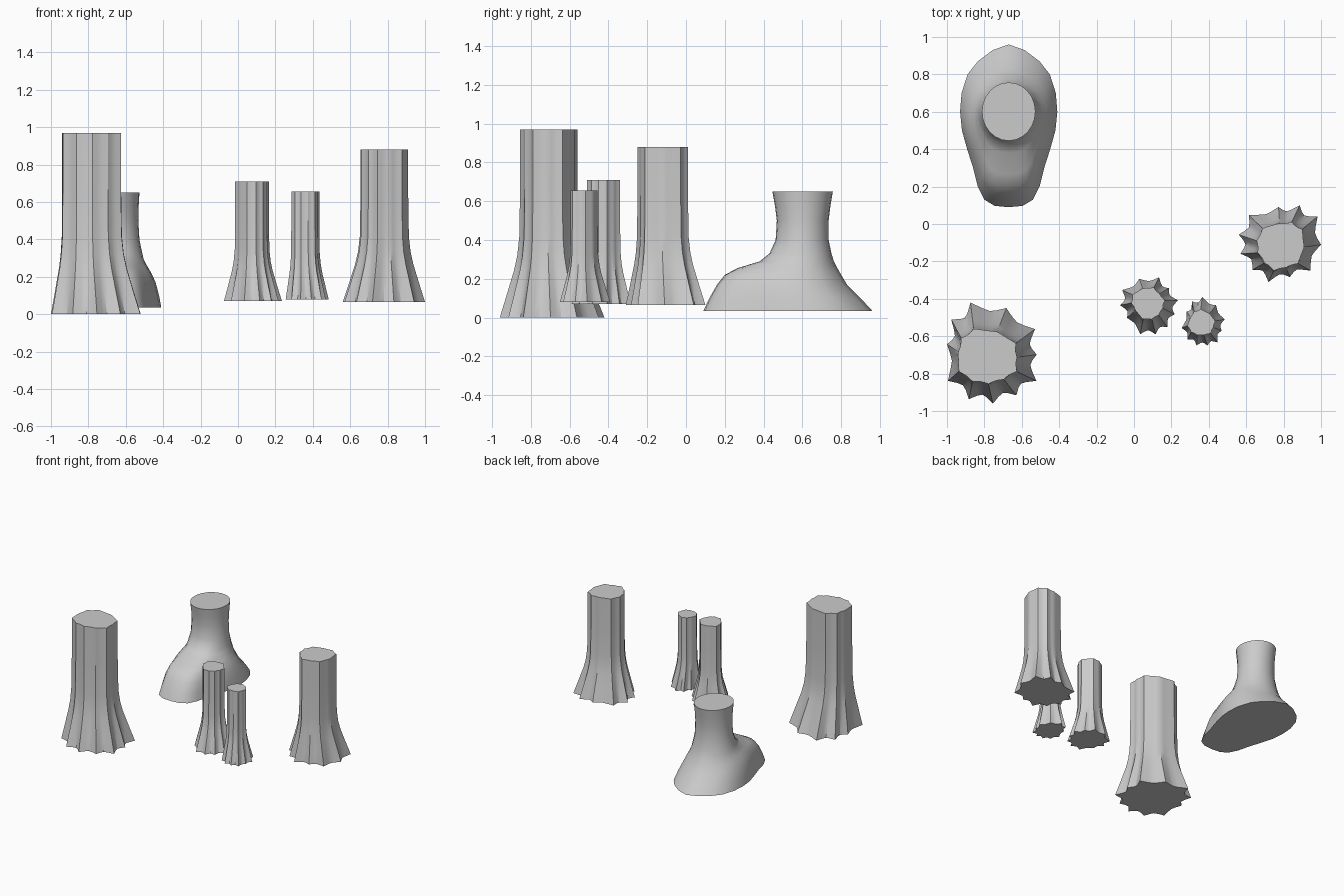
import bpy, bmesh, math

cube = bpy.data.objects.get("Cube")
if cube:
    bpy.data.objects.remove(cube, do_unlink=True)

# One plain grey for everything
grey = bpy.data.materials.new("plain grey")
grey.use_nodes = True
grey.diffuse_color = (0.6, 0.6, 0.6, 1)
grey.node_tree.nodes["Principled BSDF"].inputs["Base Color"].default_value = (0.6, 0.6, 0.6, 1)


def loft(name, rings, angle):
    """Skin a stack of closed rings and cap both ends."""
    bm = bmesh.new()
    loops = [[bm.verts.new(p) for p in ring] for ring in rings]
    n = len(loops[0])
    for low, high in zip(loops, loops[1:]):
        for i in range(n):
            j = (i + 1) % n
            bm.faces.new((low[i], low[j], high[j], high[i]))
    bm.faces.new(loops[0][::-1])
    bm.faces.new(loops[-1])
    bmesh.ops.recalc_face_normals(bm, faces=bm.faces)
    mesh = bpy.data.meshes.new(name)
    bm.to_mesh(mesh)
    bm.free()
    mesh.materials.append(grey)
    obj = bpy.data.objects.new(name, mesh)
    bpy.context.collection.objects.link(obj)
    bpy.ops.object.select_all(action='DESELECT')
    obj.select_set(True)
    bpy.context.view_layer.objects.active = obj
    bpy.ops.object.shade_smooth_by_angle(angle=math.radians(angle))


# Uneven root ridges: angle in degrees and relative reach
RIDGES = [(0, .90), (30, 1.0), (72, .96), (112, 1.1), (139, 1.05), (167, .9),
          (211, 1.0), (243, .98), (272, .96), (302, .94), (330, 1.03)]


def fluted(turn, groove):
    """Unit outline with pointed ridges and rounded grooves."""
    pts = []
    for k, (a, r) in enumerate(RIDGES):
        b, s = RIDGES[(k + 1) % len(RIDGES)]
        gap = (b - a) % 360
        for t, depth in ((0, 0), (.28, .75), (.5, 1), (.72, .75)):
            radius = (r + (s - r) * t) * (1 - groove * depth)
            ang = math.radians(a + gap * t + turn)
            pts.append((radius * math.cos(ang), radius * math.sin(ang)))
    return pts


def fit(pts, box):
    """Stretch an outline to fill x0, x1, y0, y1."""
    axes = []
    for axis in (0, 1):
        vals = [p[axis] for p in pts]
        lo, hi = min(vals), max(vals)
        start, end = box[2 * axis:2 * axis + 2]
        axes.append([start + (v - lo) / (hi - lo) * (end - start) for v in vals])
    return list(zip(*axes))


# Height fraction, flare amount
FLARE = [(0, 1), (.12, .66), (.25, .30), (.33, .14), (.43, .04), (.7, 0), (1, 0)]


def trunk(name, base, top, z0, z1, turn):
    foot = fit(fluted(turn, .17), base)
    head = fit(fluted(turn, .07), top)
    rings = []
    for h, f in FLARE:
        rings.append([(b[0] * f + t[0] * (1 - f), b[1] * f + t[1] * (1 - f),
                       z0 + (z1 - z0) * h) for b, t in zip(foot, head)])
    loft(name, rings, 32)


trunk("large_trunk", (-1, -.52, -.96, -.42), (-.94, -.625, -.855, -.56), 0, .97, 0)
trunk("medium_trunk", (.56, 1, -.31, .10), (.655, .91, -.25, .01), .065, .88, -75)
trunk("small_trunk", (-.075, .235, -.59, -.285), (-.015, .165, -.51, -.34), .07, .71, 40)
trunk("smallest_trunk", (.255, .485, -.65, -.39), (.285, .435, -.595, -.455), .08, .655, -20)

# Broad stump with a long rounded toe: half outline as (y, half width)
SOLE = [(.09, 0), (.097, .075), (.13, .13), (.20, .165), (.30, .19), (.40, .222),
        (.50, .25), (.60, .26), (.70, .252), (.80, .22), (.87, .165), (.93, .085), (.96, 0)]
# z, front y, back y, half width, roundness
LAYERS = [(.035, .09, .96, .26, 0), (.10, .12, .90, .248, 0), (.17, .16, .83, .23, .05),
          (.22, .20, .80, .208, .1), (.255, .265, .78, .187, .2), (.29, .38, .762, .17, .5),
          (.33, .43, .75, .158, .9), (.40, .462, .735, .143, 1), (.50, .468, .735, .137, 1),
          (.58, .458, .745, .139, 1), (.65, .445, .757, .143, 1)]
rings = []
for z, front, back, width, rnd in LAYERS:
    half = []
    for i, (y, w) in enumerate(SOLE):
        a = math.pi * i / (len(SOLE) - 1)
        u = (y - .09) / .87 * (1 - rnd) + (1 - math.cos(a)) / 2 * rnd
        v = w / .26 * (1 - rnd) + math.sin(a) * rnd
        half.append((front + (back - front) * u, v * width))
    ring = [(-.67 + w, y, z) for y, w in half]
    ring += [(-.67 - w, y, z) for y, w in half[-2:0:-1]]
    rings.append(ring)
loft("toed_stump", rings, 40)
